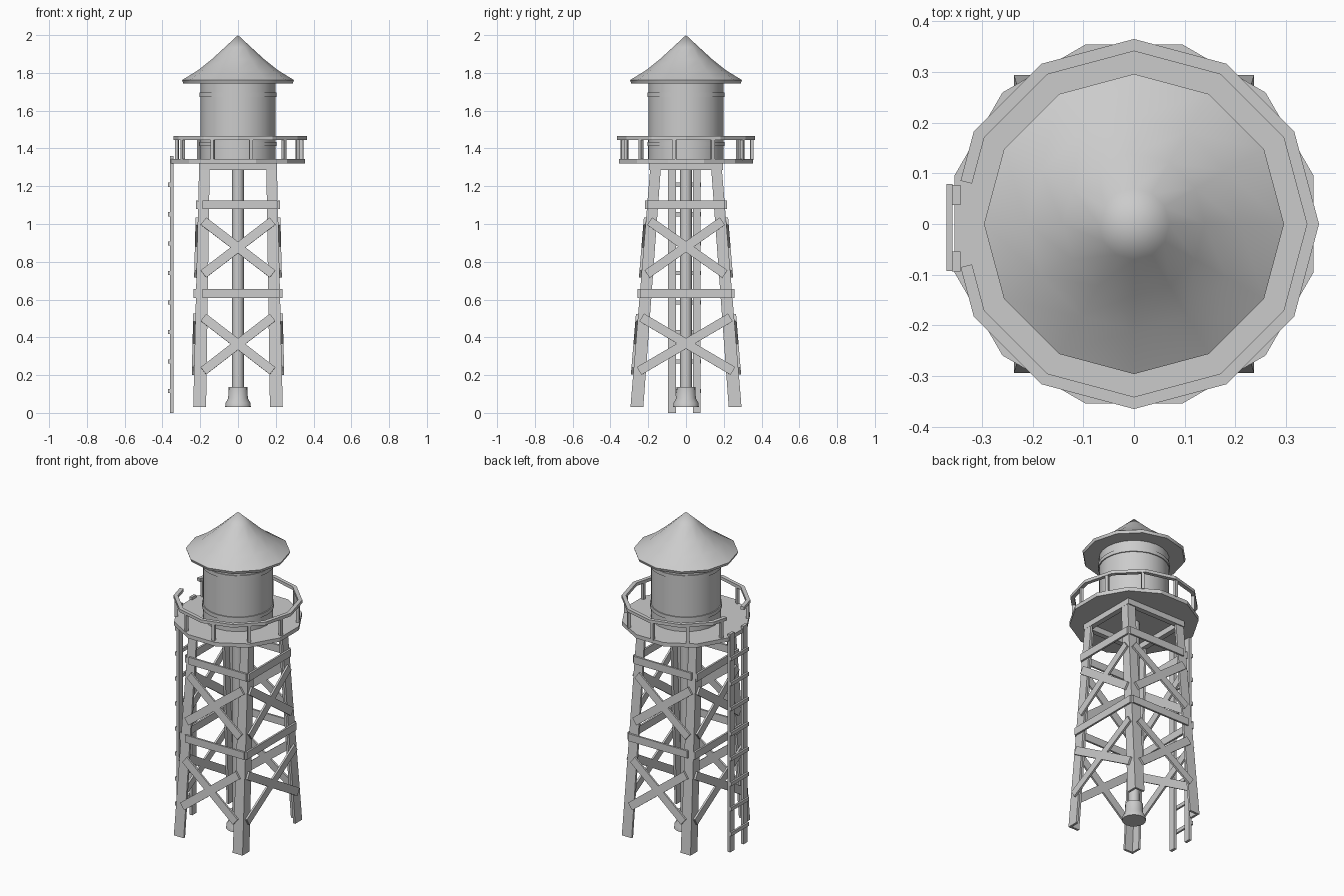
import bpy, bmesh
from math import sin, cos, pi, radians
from mathutils import Vector

cube = bpy.data.objects.get("Cube")
if cube:
    bpy.data.objects.remove(cube, do_unlink=True)

grey = bpy.data.materials.new("plain_grey")
grey.use_nodes = True
grey.diffuse_color = (0.6, 0.6, 0.6, 1)
grey.node_tree.nodes["Principled BSDF"].inputs["Base Color"].default_value = (0.6, 0.6, 0.6, 1)


def finish(name, bm, smooth=False):
    bmesh.ops.recalc_face_normals(bm, faces=bm.faces)
    mesh = bpy.data.meshes.new(name)
    bm.to_mesh(mesh)
    bm.free()
    mesh.materials.append(grey)
    obj = bpy.data.objects.new(name, mesh)
    bpy.context.scene.collection.objects.link(obj)
    if smooth:
        bpy.ops.object.select_all(action='DESELECT')
        obj.select_set(True)
        bpy.context.view_layer.objects.active = obj
        bpy.ops.object.shade_smooth_by_angle(angle=radians(40))
    return obj


def sweep(bm, rings, capped=True):
    """Join matching closed rings of points into a tube."""
    loops = [[bm.verts.new(p) for p in ring] for ring in rings]
    n = len(loops[0])
    for a, b in zip(loops, loops[1:]):
        for i in range(n):
            j = (i + 1) % n
            bm.faces.new((a[i], a[j], b[j], b[i]))
    if capped:
        bm.faces.new(loops[0])
        bm.faces.new(loops[-1])


def turned(name, profile, sides, smooth=True, turn=0.0):
    """Lathe (radius, height) pairs about the z axis."""
    bm = bmesh.new()
    rings = [[(r * cos(turn + 2 * pi * i / sides), r * sin(turn + 2 * pi * i / sides), z)
              for i in range(sides)] for r, z in profile]
    sweep(bm, rings)
    bmesh.ops.remove_doubles(bm, verts=bm.verts, dist=0.0002)
    return finish(name, bm, smooth)


def box(bm, lo, hi):
    (x0, y0, z0), (x1, y1, z1) = lo, hi
    sweep(bm, [[(x0, y0, z), (x1, y0, z), (x1, y1, z), (x0, y1, z)] for z in (z0, z1)])


def plank(bm, a, b, normal, width, thick):
    """Flat bar from a to b, its back on the line and its thickness along normal."""
    a, b, normal = Vector(a), Vector(b), Vector(normal)
    side = (b - a).cross(normal).normalized() * width / 2
    out = normal.normalized() * thick
    sweep(bm, [[p - side, p + side, p + side + out, p - side + out] for p in (a, b)])


# Outer faces of the tapering leg frame at a given height
FOOT, HEAD = 0.03, 1.3


def leg_x(z):
    return 0.237 - 0.031 * (z - FOOT) / (HEAD - FOOT)


def leg_y(z):
    return 0.294 - 0.105 * (z - FOOT) / (HEAD - FOOT)


# Angle-section legs
for sx, side in ((-1, "right"), (1, "left")):
    for sy, end in ((-1, "front"), (1, "back")):
        bm = bmesh.new()
        rings = []
        for z, w in ((FOOT, 0.068), (HEAD, 0.056)):
            x, y, t = leg_x(z), leg_y(z), 0.014
            outline = [(x, y), (x - w, y), (x - w, y - t), (x - t, y - t), (x - t, y - w), (x, y - w)]
            rings.append([(sx * px, sy * py, z) for px, py in outline])
        sweep(bm, rings)
        finish(f"{end}_{side}_leg", bm)

# Horizontal and crossed braces on the four sides
T = 0.012
for s, front, flank in ((-1, "front", "right"), (1, "back", "left")):
    bm, bm2 = bmesh.new(), bmesh.new()
    for z in (0.632, 1.102):
        x, y = leg_x(z), leg_y(z)
        plank(bm, (-0.188, s * y, z), (x - 0.002, s * y, z), (0, s, 0), 0.046, T)
        plank(bm2, (s * x, -y, z), (s * x, y, z), (s, 0, 0), 0.046, T)
    for low, high in ((0.222, 0.505), (0.735, 1.015)):
        for d in (-1, 1):
            plank(bm, (-d * 0.183, s * leg_y(low), low), (d * 0.183, s * leg_y(high), high),
                  (0, s, 0.083), 0.048, T)
            plank(bm2, (s * leg_x(low), -d * (leg_y(low) - 0.03), low),
                  (s * leg_x(high), d * (leg_y(high) - 0.02), high), (s, 0, 0.024), 0.048, T)
    finish(f"{front}_braces", bm)
    finish(f"{flank}_braces", bm2)

# Square frame of beams under the platform
bm = bmesh.new()
for s in (-1, 1):
    ys = sorted((s * 0.165, s * 0.197))
    xs = sorted((s * 0.175, s * 0.207))
    box(bm, (-0.207, ys[0], 1.285), (0.207, ys[1], 1.325))
    box(bm, (xs[0], -0.165, 1.285), (xs[1], 0.165, 1.325))
finish("platform_beams", bm)

# Platform, tank, hoops and roof
turned("platform", [(0.367, 1.32), (0.367, 1.344)], 12, False, pi / 12)
turned("tank", [(0.198, 1.34), (0.198, 1.75)], 24)
for name, z in (("lower_hoop", 1.412), ("upper_hoop", 1.672)):
    turned(name, [(0.204, z), (0.204, z + 0.023)], 24)
turned("roof", [(0.29, 1.745), (0.296, 1.762), (0.21, 1.815), (0.14, 1.871),
                (0.07, 1.935), (0.0, 2.0)], 12)

# Central pipe with a flared foot
turned("pipe", [(0.031, 0.1), (0.031, 1.325)], 16)
turned("pipe_foot", [(0.068, 0.03), (0.066, 0.052), (0.052, 0.078), (0.05, 0.137),
                     (0.031, 0.137)], 16)


# Handrail with a gap at the ladder
def rail_scale(deg):
    """Distance to a twelve-sided outline with corners at multiples of 30."""
    return cos(pi / 12) / cos(radians((deg % 30) - 15))


bm = bmesh.new()
rings = []
for deg in [-166] + list(range(-150, 151, 30)) + [166]:
    k, a = rail_scale(deg), radians(deg)
    rings.append([(r * k * cos(a), r * k * sin(a), z)
                  for r, z in ((0.341, 1.446), (0.365, 1.446), (0.365, 1.465), (0.341, 1.465))])
sweep(bm, rings)
finish("handrail", bm)

# Railing posts
bm = bmesh.new()
for i in range(10):
    deg = -147 + 34.2 * i
    a = radians(deg)
    r = 0.353 * rail_scale(deg)
    out = Vector((cos(a), sin(a), 0))
    base = out * (r - 0.009)
    plank(bm, base + Vector((0, 0, 1.34)), base + Vector((0, 0, 1.45)), out, 0.018, 0.018)
finish("railing_posts", bm)

# Ladder
bm = bmesh.new()
for y in (-0.094, 0.037):
    box(bm, (-0.359, y, 0), (-0.342, y + 0.04, 1.36))
finish("ladder_rails", bm)
bm = bmesh.new()
for i in range(8):
    z = 0.105 + 0.156 * i
    box(bm, (-0.37, -0.093, z), (-0.358, 0.079, z + 0.022))
finish("ladder_rungs", bm)
